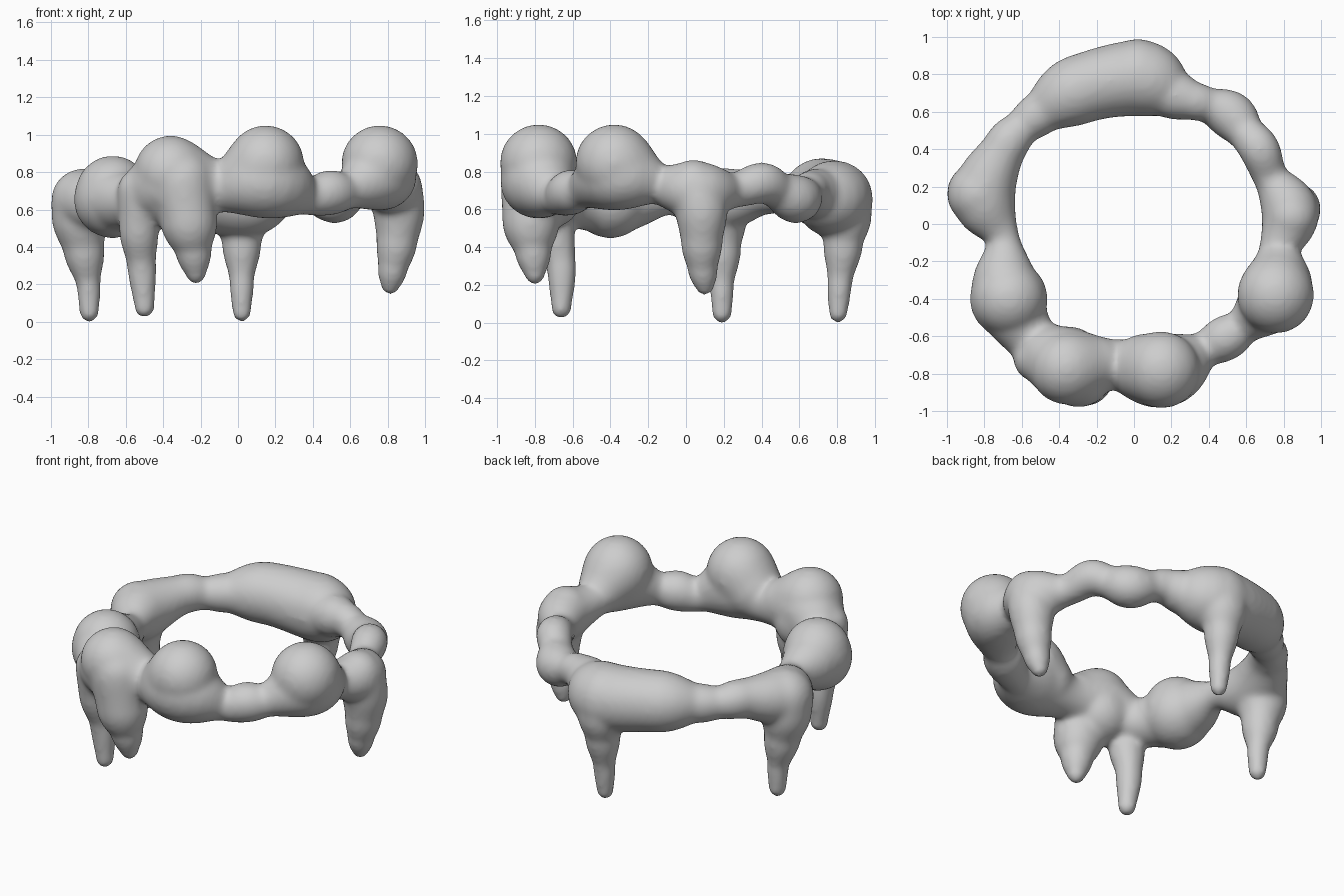
import bpy
import bmesh
from mathutils import Matrix, Vector

cube = bpy.data.objects.get("Cube")
if cube:
    bpy.data.objects.remove(cube, do_unlink=True)

# Single clay colour
clay = bpy.data.materials.new("clay_grey")
clay.use_nodes = True
grey = (0.61, 0.61, 0.61, 1)
clay.diffuse_color = grey
clay.node_tree.nodes["Principled BSDF"].inputs["Base Color"].default_value = grey

bm = bmesh.new()


def blob(node):
    """Add one sphere from (x, y, z, radius)."""
    bmesh.ops.create_icosphere(bm, subdivisions=3, radius=node[3],
                               matrix=Matrix.Translation(node[:3]))


def strand(nodes, closed=False, steps=8):
    """Sweep a tapering row of overlapping spheres along a soft path."""
    nodes = [Vector(n) for n in nodes]
    count = len(nodes)

    def pick(i):
        return nodes[i % count] if closed else nodes[max(0, min(i, count - 1))]

    for i in range(count if closed else count - 1):
        before, start, end, after = (pick(i + k) for k in (-1, 0, 1, 2))
        for step in range(steps):
            t = step / steps
            a, b = (end - before) / 2, (after - start) / 2
            point = (start * (2 * t**3 - 3 * t**2 + 1) + a * (t**3 - 2 * t**2 + t)
                     + end * (3 * t**2 - 2 * t**3) + b * (t**3 - t**2))
            # Ease the thickness so necks and bulges stay in range
            ease = t * t * (3 - 2 * t)
            point[3] = start[3] + (end[3] - start[3]) * ease
            blob(point)
    if not closed:
        blob(nodes[-1])


# Lumpy closed ring, front half then back half
front_half = [
    (.835, .06, .7, .155), (.77, -.15, .73, .105), (.765, -.36, .78, .187),
    (.58, -.55, .7, .1), (.49, -.61, .69, .122), (.37, -.675, .67, .1),
    (.15, -.785, .75, .2), (-.1, -.75, .72, .135), (-.35, -.755, .75, .2),
    (-.54, -.62, .65, .14), (-.68, -.38, .66, .188), (-.7, -.08, .66, .09),
]
back_half = [
    (-.805, .15, .645, .173), (-.69, .41, .69, .12), (-.6, .515, .68, .1),
    (-.49, .6, .68, .12), (-.29, .72, .685, .188), (.03, .78, .655, .205),
    (.19, .7, .68, .135), (.31, .66, .7, .105), (.4, .635, .68, .095),
    (.52, .58, .655, .13), (.6, .485, .7, .1), (.67, .4, .74, .11),
    (.73, .25, .7, .095),
]
strand(front_half + back_half, closed=True)

# Large knobs, each easing down into the ring
knobs = [
    [(.757, -.38, .845, .207), (.775, -.25, .765, .15)],
    [(.148, -.78, .845, .207), (.06, -.77, .765, .185)],
    [(-.36, -.77, .8, .197), (-.2, -.75, .75, .15)],
    [(-.36, -.77, .8, .195), (-.35, -.73, .68, .185)],
    [(-.67, -.4, .69, .2), (-.67, -.4, .655, .21)],
]
for knob in knobs:
    strand(knob, steps=12)

# Drip-like legs, thick at the ring and narrow at the tip
drips = [
    # left side
    [(.84, .04, .72, .145), (.86, .08, .6, .14), (.85, .083, .43, .112),
     (.828, .088, .29, .082), (.815, .1, .195, .052)],
    # back
    [(.02, .79, .66, .2), (.02, .835, .58, .15), (.02, .832, .42, .107),
     (.02, .815, .22, .068), (.02, .805, .05, .052)],
    # right side
    [(-.83, .16, .65, .17), (-.845, .17, .56, .153), (-.825, .18, .39, .112),
     (-.8, .19, .2, .066), (-.795, .19, .05, .054)],
    # front right corner
    [(-.52, -.72, .7, .125), (-.53, -.7, .5, .108), (-.515, -.66, .3, .08),
     (-.5, -.66, .075, .055)],
    # front
    [(-.3, -.8, .75, .18), (-.265, -.82, .55, .155), (-.24, -.81, .39, .1),
     (-.225, -.8, .255, .055)],
]
for drip in drips:
    strand(drip, steps=14)

# Fuse everything into one smooth body
mesh = bpy.data.meshes.new("dripping_ring")
bm.to_mesh(mesh)
bm.free()
mesh.materials.append(clay)
ring = bpy.data.objects.new("dripping_ring", mesh)
bpy.context.collection.objects.link(ring)

fuse = ring.modifiers.new("fuse", "REMESH")
fuse.mode = "VOXEL"
fuse.voxel_size = 0.016
fuse.use_smooth_shade = True
soften = ring.modifiers.new("soften", "SMOOTH")
soften.factor = 0.5
soften.iterations = 16

bpy.ops.object.select_all(action="DESELECT")
ring.select_set(True)
bpy.context.view_layer.objects.active = ring
for name in ("fuse", "soften"):
    bpy.ops.object.modifier_apply(modifier=name)
bpy.ops.object.shade_smooth()
